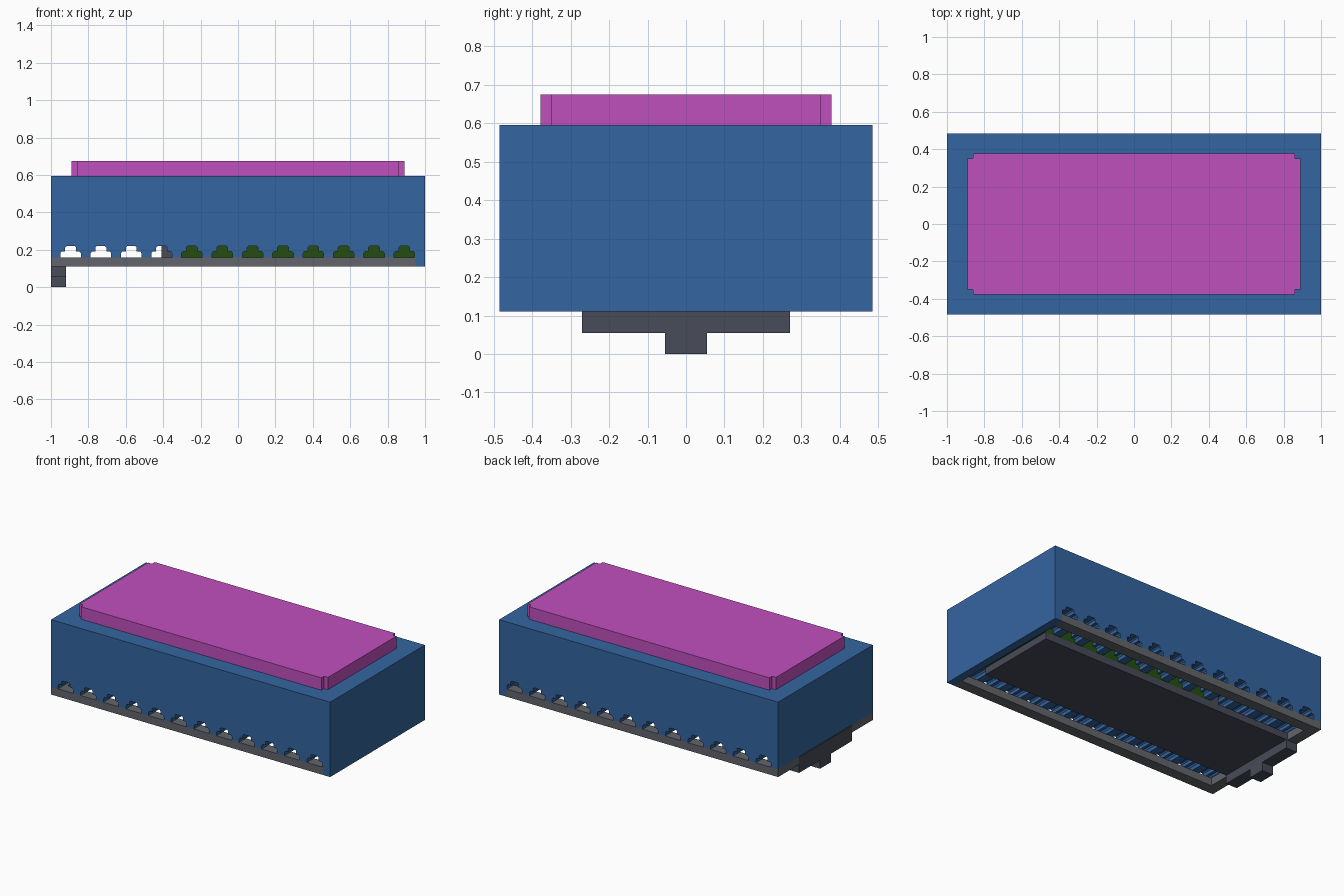
import bpy
import bmesh

cube = bpy.data.objects.get("Cube")
if cube:
    bpy.data.objects.remove(cube, do_unlink=True)


def material(name, rgb):
    m = bpy.data.materials.new(name)
    m.use_nodes = True
    m.diffuse_color = (*rgb, 1)
    m.node_tree.nodes["Principled BSDF"].inputs["Base Color"].default_value = (*rgb, 1)
    return m


BLUE = material("blue", (0.034, 0.13, 0.35))
MAGENTA = material("magenta", (0.527, 0.08, 0.515))
GREY = material("grey", (0.122, 0.13, 0.15))
DARK = material("dark_grey", (0.065, 0.07, 0.098))
GREEN = material("green", (0.018, 0.076, 0.005))


def extrude(name, points, vector, mat):
    """Closed solid made by sweeping a flat outline along a vector."""
    bm = bmesh.new()
    face = bm.faces.new([bm.verts.new(p) for p in points])
    swept = bmesh.ops.extrude_face_region(bm, geom=[face], use_keep_orig=True)
    moved = [g for g in swept["geom"] if isinstance(g, bmesh.types.BMVert)]
    bmesh.ops.translate(bm, vec=vector, verts=moved)
    bmesh.ops.recalc_face_normals(bm, faces=bm.faces)
    mesh = bpy.data.meshes.new(name)
    bm.to_mesh(mesh)
    bm.free()
    mesh.materials.append(mat)
    obj = bpy.data.objects.new(name, mesh)
    bpy.context.collection.objects.link(obj)
    return obj


def box(name, x, y, z, mat):
    outline = [(x[0], y[0], z[0]), (x[1], y[0], z[0]),
               (x[1], y[1], z[0]), (x[0], y[1], z[0])]
    return extrude(name, outline, (0, 0, z[1] - z[0]), mat)


HALF_Y = 0.485
BOTTOM, FLOOR, TOP = 0.11, 0.16, 0.595
RAIL_END = 0.948

# Housing: side outline with twelve stepped channels along the underside
channel = [(-0.055, FLOOR), (-0.055, 0.182), (-0.047, 0.192), (-0.029, 0.192),
           (-0.029, 0.213), (-0.022, 0.22), (0.022, 0.22), (0.029, 0.213),
           (0.029, 0.192), (0.047, 0.192), (0.055, 0.182), (0.055, FLOOR)]
side = [(-1, TOP), (-1, FLOOR)]
for i in range(12):
    cx = -0.895 + i * 0.1622
    side += [(cx + dx, z) for dx, z in channel]
side += [(RAIL_END, FLOOR), (RAIL_END, BOTTOM), (1, BOTTOM), (1, TOP)]
extrude("housing", [(x, -HALF_Y, z) for x, z in side], (0, 2 * HALF_Y, 0), BLUE)

# Lid pad with small square notches at its corners
px, py, n = 0.89, 0.378, 0.028
pad = []
for sx, sy in ((1, 1), (-1, 1), (-1, -1), (1, -1)):
    corner = [(px, py - n), (px - n, py - n), (px - n, py)]
    if sx * sy < 0:
        corner.reverse()
    pad += [(sx * x, sy * y, TOP) for x, y in corner]
extrude("lid_pad", pad, (0, 0, 0.08), MAGENTA)

# Bottom rails on both long sides, closed by short bars at one end
for s, label in ((-1, "front"), (1, "back")):
    box(label + "_rail", (-1, RAIL_END), sorted((s * 0.415, s * HALF_Y)),
        (BOTTOM, FLOOR), GREY)
    box(label + "_end_bar", (-1, -0.93), sorted((s * 0.27, s * 0.415)),
        (BOTTOM, FLOOR), GREY)

# Sliding plate with its stepped handle
box("sliding_plate", (-1, 0.89), (-0.27, 0.27), (BOTTOM, 0.155), DARK)
box("handle_base", (-1, -0.92), (-0.27, 0.27), (0.055, BOTTOM), DARK)
box("handle_grip", (-1, -0.92), (-0.055, 0.055), (0, 0.055), DARK)

# Green core resting on the plate, with a stop at its end
box("core", (-0.35, 0.946), (-0.27, 0.27), (0.155, 0.25), GREEN)
box("core_stop", (-0.41, -0.35), (-0.27, 0.27), (0.155, 0.25), DARK)
